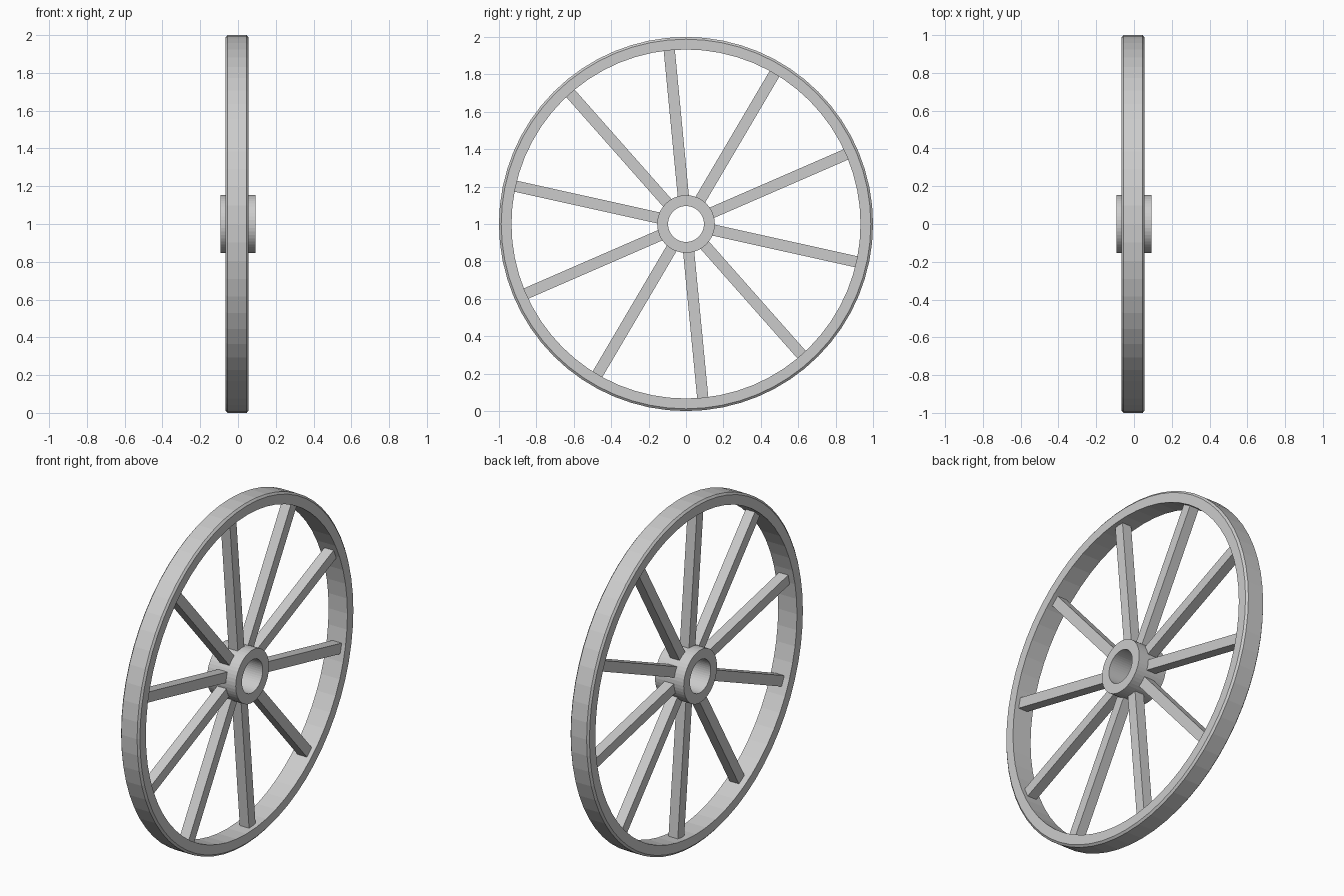
import bpy
import bmesh
import math
from mathutils import Matrix, Vector

cube = bpy.data.objects.get("Cube")
if cube:
    bpy.data.objects.remove(cube, do_unlink=True)

CENTRE = Vector((0, 0, 1))
SPOKES = 10
FIRST_ANGLE = math.radians(23.5)

grey = bpy.data.materials.new("plain grey")
grey.use_nodes = True
grey.diffuse_color = (0.6, 0.6, 0.6, 1)
grey.node_tree.nodes["Principled BSDF"].inputs["Base Color"].default_value = grey.diffuse_color


def finish(name, bm):
    """Turn a bmesh into a named grey object at the wheel centre."""
    bmesh.ops.recalc_face_normals(bm, faces=bm.faces)
    mesh = bpy.data.meshes.new(name)
    bm.to_mesh(mesh)
    bm.free()
    mesh.materials.append(grey)
    obj = bpy.data.objects.new(name, mesh)
    obj.location = CENTRE
    bpy.context.collection.objects.link(obj)
    return obj


def ring(name, profile, segments):
    """Spin a closed (x, radius) profile around the x axis."""
    bm = bmesh.new()
    verts = [bm.verts.new((x, 0, r)) for x, r in profile]
    edges = [bm.edges.new((v, verts[i - 1])) for i, v in enumerate(verts)]
    bmesh.ops.spin(bm, geom=verts + edges, cent=(0, 0, 0), axis=(1, 0, 0),
                   angle=math.tau, steps=segments)
    bmesh.ops.remove_doubles(bm, verts=bm.verts, dist=0.0005)
    return finish(name, bm)


def spoke(name, angle, inner=0.13, outer=0.945, width=0.06):
    """Square bar running outward from the hub into the rim."""
    bm = bmesh.new()
    place = (Matrix.Rotation(angle, 4, 'X')
             @ Matrix.Translation((0, (inner + outer) / 2, 0))
             @ Matrix.Diagonal((width, outer - inner, width, 1)))
    bmesh.ops.create_cube(bm, size=1, matrix=place)
    return finish(name, bm)


# Rim with a narrow chamfer on both tread edges
ring("rim", [(-0.066, 0.933), (-0.066, 0.988), (-0.056, 1.0),
             (0.046, 1.0), (0.056, 0.988), (0.056, 0.933)], 64)

# Hub with an open axle hole
ring("hub", [(-0.093, 0.096), (-0.093, 0.154), (0.093, 0.154), (0.093, 0.096)], 48)

# Evenly spaced spokes
for i in range(SPOKES):
    spoke(f"spoke_{i + 1}", FIRST_ANGLE + i * math.tau / SPOKES)
